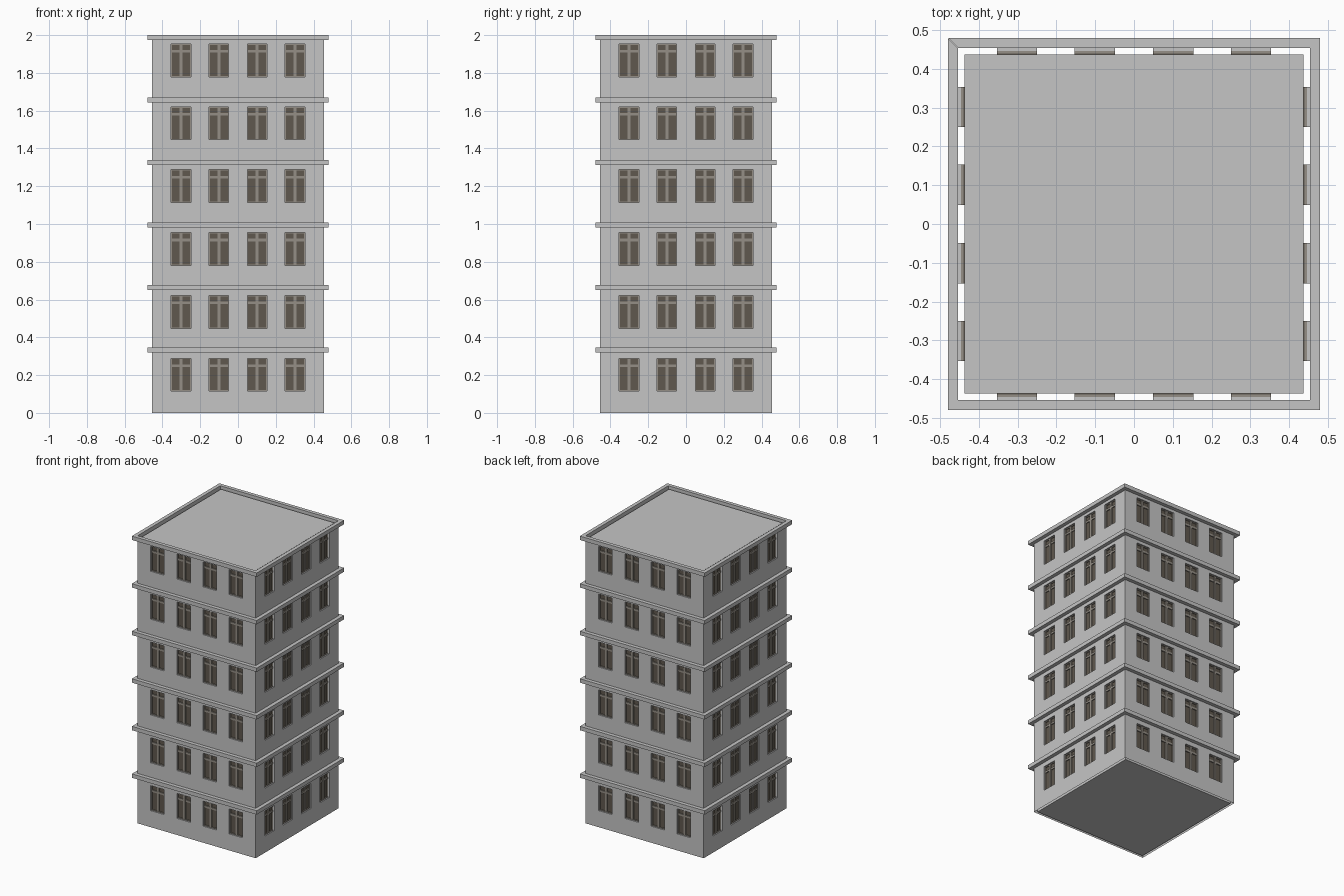
import bpy, bmesh
from mathutils import Matrix
from math import pi

if "Cube" in bpy.data.objects:
    bpy.data.objects.remove(bpy.data.objects["Cube"])

W = 0.454          # wall plane
CORE = 0.437       # inner core half width
GLASS = 0.44       # glass plane
BAND = 0.48        # cornice half width
H = 2.0
COLS = [-0.302, -0.101, 0.101, 0.302]
ROWS = [0.115 + 0.3328 * k for k in range(6)]
WW, WH = 0.104, 0.174   # window size


def material(name, rgb):
    m = bpy.data.materials.new(name)
    m.diffuse_color = (*rgb, 1)
    m.use_nodes = True
    m.node_tree.nodes["Principled BSDF"].inputs["Base Color"].default_value = m.diffuse_color
    return m


GREY = material("grey plaster", (0.56, 0.56, 0.56))
DARK = material("dark brown glass", (0.115, 0.098, 0.077))
TAUPE = material("taupe frame", (0.30, 0.275, 0.24))


def box(bm, x0, x1, y0, y1, z0, z1):
    m = Matrix.Translation(((x0 + x1) / 2, (y0 + y1) / 2, (z0 + z1) / 2)) @ \
        Matrix.Diagonal((x1 - x0, y1 - y0, z1 - z0, 1))
    bmesh.ops.create_cube(bm, size=1, matrix=m)


def quad(bm, *pts):
    bm.faces.new([bm.verts.new(p) for p in pts])


def finish(name, bm, mat, four_sides=False):
    # four_sides: repeat the front part around the building
    if four_sides:
        src = bm.faces[:] + bm.edges[:] + bm.verts[:]
        for k in (1, 2, 3):
            d = bmesh.ops.duplicate(bm, geom=src)["geom"]
            vs = [g for g in d if isinstance(g, bmesh.types.BMVert)]
            bmesh.ops.rotate(bm, verts=vs, cent=(0, 0, 0), matrix=Matrix.Rotation(k * pi / 2, 3, 'Z'))
    me = bpy.data.meshes.new(name)
    bm.to_mesh(me)
    bm.free()
    me.materials.append(mat)
    ob = bpy.data.objects.new(name, me)
    bpy.context.collection.objects.link(ob)
    return ob


# Outer wall sheet with window openings and their reveals
bm = bmesh.new()
xs = [-W] + [c + s * WW / 2 for c in COLS for s in (-1, 1)] + [W]
zs = [0] + [z + s for z in ROWS for s in (0, WH)] + [H]
for i in range(len(xs) - 1):
    for j in range(len(zs) - 1):
        a, b, c, d = xs[i], xs[i + 1], zs[j], zs[j + 1]
        if i % 2 and j % 2:
            g = GLASS
            quad(bm, (a, -W, c), (b, -W, c), (b, -g, c), (a, -g, c))
            quad(bm, (a, -g, d), (b, -g, d), (b, -W, d), (a, -W, d))
            quad(bm, (a, -W, d), (a, -W, c), (a, -g, c), (a, -g, d))
            quad(bm, (b, -W, c), (b, -W, d), (b, -g, d), (b, -g, c))
        else:
            quad(bm, (a, -W, c), (b, -W, c), (b, -W, d), (a, -W, d))
finish("walls", bm, GREY, True)

# Window panes and frames
glass, frame = bmesh.new(), bmesh.new()
for x in COLS:
    for z in ROWS:
        l, r, t = x - WW / 2, x + WW / 2, z + WH
        box(glass, l, r, -GLASS, -CORE - 0.0005, z, t)
        y0, y1 = -GLASS - 0.006, -GLASS + 0.001
        f = 0.005
        box(frame, l, l + f, y0, y1, z, t)
        box(frame, r - f, r, y0, y1, z, t)
        box(frame, l + f, r - f, y0, y1, z, z + f)
        box(frame, l + f, r - f, y0, y1, t - f, t)
        box(frame, x - 0.008, x + 0.008, y0 - 0.001, y1, z + f, t - f)          # mullion
        box(frame, l + f, r - f, y0, y1, z + 0.128, z + 0.142)                  # transom
finish("window_glass", glass, DARK, True)
finish("window_frames", frame, TAUPE, True)

# Cornice rings above every floor
bm = bmesh.new()
for k in range(6):
    z1 = 0.347 + k * (H - 0.347) / 5
    z0 = z1 - 0.027
    for z, flip in ((z0, True), (z1, False)):
        q = [(-BAND, -BAND, z), (BAND, -BAND, z), (W, -W, z), (-W, -W, z)]
        quad(bm, *(q[::-1] if flip else q))
    quad(bm, (-BAND, -BAND, z0), (BAND, -BAND, z0), (BAND, -BAND, z1), (-BAND, -BAND, z1))
finish("cornices", bm, GREY, True)

# Inner core carrying the flat roof and the underside
bm = bmesh.new()
box(bm, -CORE, CORE, -CORE, CORE, 0, 1.987)
finish("core_and_roof", bm, GREY)
